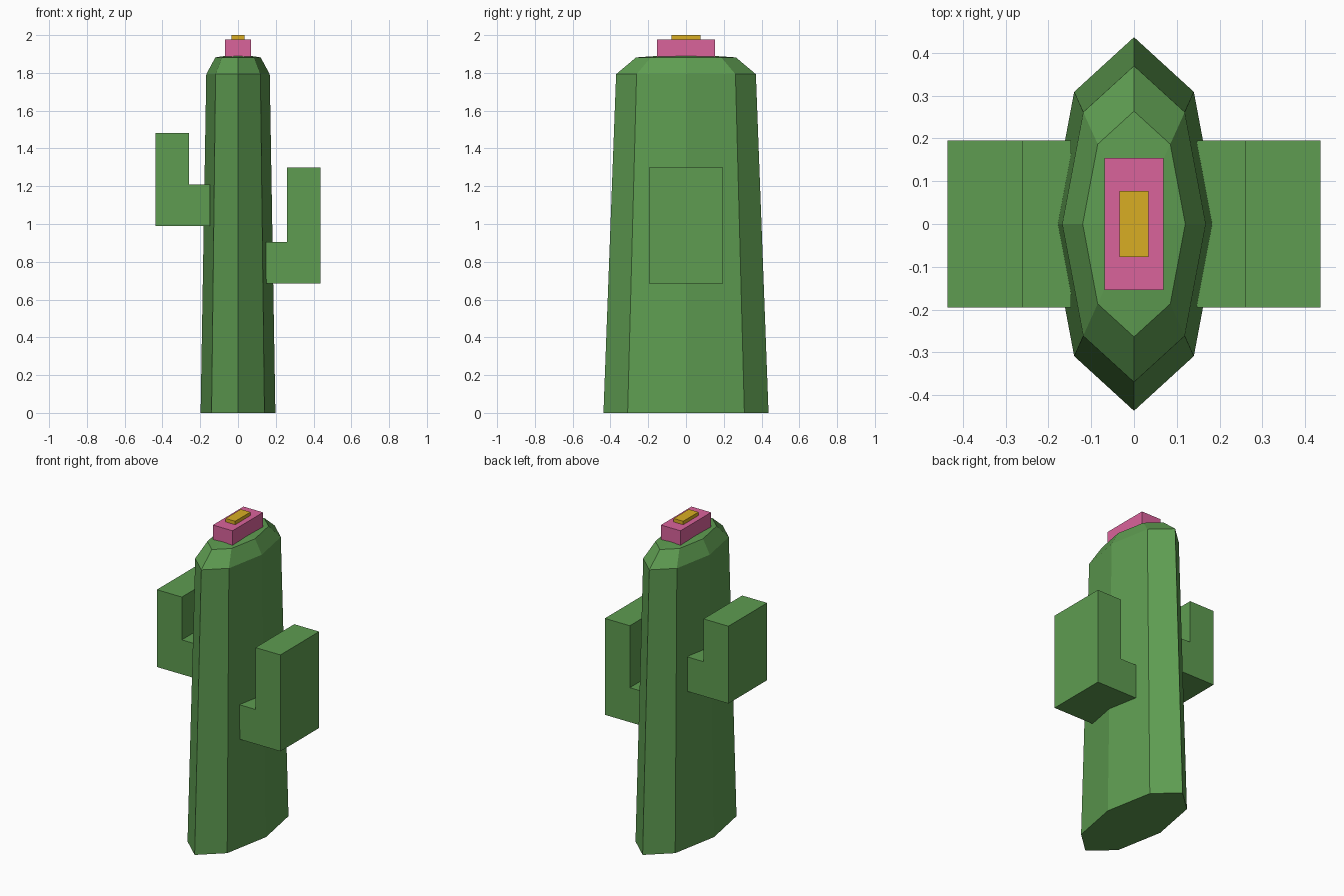
import bpy
import bmesh
import math

if "Cube" in bpy.data.objects:
    bpy.data.objects.remove(bpy.data.objects["Cube"], do_unlink=True)


def material(name, rgb):
    mat = bpy.data.materials.new(name)
    mat.use_nodes = True
    color = (*rgb, 1)
    mat.diffuse_color = color
    mat.node_tree.nodes["Principled BSDF"].inputs["Base Color"].default_value = color
    return mat


green = material("cactus green", (0.112, 0.333, 0.082))
pink = material("flower pink", (0.70, 0.125, 0.33))
gold = material("flower gold", (0.69, 0.42, 0.017))


def add_object(name, bm, mat):
    bmesh.ops.recalc_face_normals(bm, faces=bm.faces)
    mesh = bpy.data.meshes.new(name)
    bm.to_mesh(mesh)
    bm.free()
    mesh.materials.append(mat)
    obj = bpy.data.objects.new(name, mesh)
    bpy.context.collection.objects.link(obj)
    return obj


def trunk(name, rings, apex, sides, mat):
    """Loft elliptical rings (rx, ry, z) and close them with a shallow point."""
    bm = bmesh.new()
    loops = []
    for rx, ry, z in rings:
        angles = [math.tau * i / sides for i in range(sides)]
        loops.append([bm.verts.new((rx * math.cos(a), ry * math.sin(a), z)) for a in angles])
    tip = bm.verts.new((0, 0, apex))
    bm.faces.new(loops[0])
    for i in range(sides):
        j = (i + 1) % sides
        for low, high in zip(loops, loops[1:]):
            bm.faces.new((low[i], low[j], high[j], high[i]))
        bm.faces.new((loops[-1][i], loops[-1][j], tip))
    return add_object(name, bm, mat)


def arm(name, side, bottom, elbow, top, mat):
    """Extrude an L-shaped profile through the depth of the arm."""
    inner, bend, outer, depth = 0.147, 0.26, 0.436, 0.195
    profile = [(inner, bottom), (outer, bottom), (outer, top),
               (bend, top), (bend, elbow), (inner, elbow)]
    bm = bmesh.new()
    face = bm.faces.new([bm.verts.new((side * x, -depth, z)) for x, z in profile])
    extruded = bmesh.ops.extrude_face_region(bm, geom=[face], use_keep_orig=True)
    moved = [v for v in extruded["geom"] if isinstance(v, bmesh.types.BMVert)]
    bmesh.ops.translate(bm, verts=moved, vec=(0, 2 * depth, 0))
    return add_object(name, bm, mat)


def box(name, half_x, half_y, z0, z1, mat):
    bm = bmesh.new()
    bmesh.ops.create_cube(bm, size=1)
    bmesh.ops.scale(bm, verts=bm.verts, vec=(2 * half_x, 2 * half_y, z1 - z0))
    bmesh.ops.translate(bm, verts=bm.verts, vec=(0, 0, (z0 + z1) / 2))
    return add_object(name, bm, mat)


# Tapered eight-sided trunk with a bevelled crown
trunk("trunk", [(0.198, 0.437, 0), (0.168, 0.37, 1.793), (0.12, 0.264, 1.882)], 1.9, 8, green)

# Upturned arms, the right one higher
arm("left_arm", 1, 0.685, 0.905, 1.30, green)
arm("right_arm", -1, 0.99, 1.21, 1.483, green)

# Flower on the crown
box("flower_petals", 0.069, 0.154, 1.885, 1.978, pink)
box("flower_center", 0.034, 0.077, 1.95, 2.0, gold)
